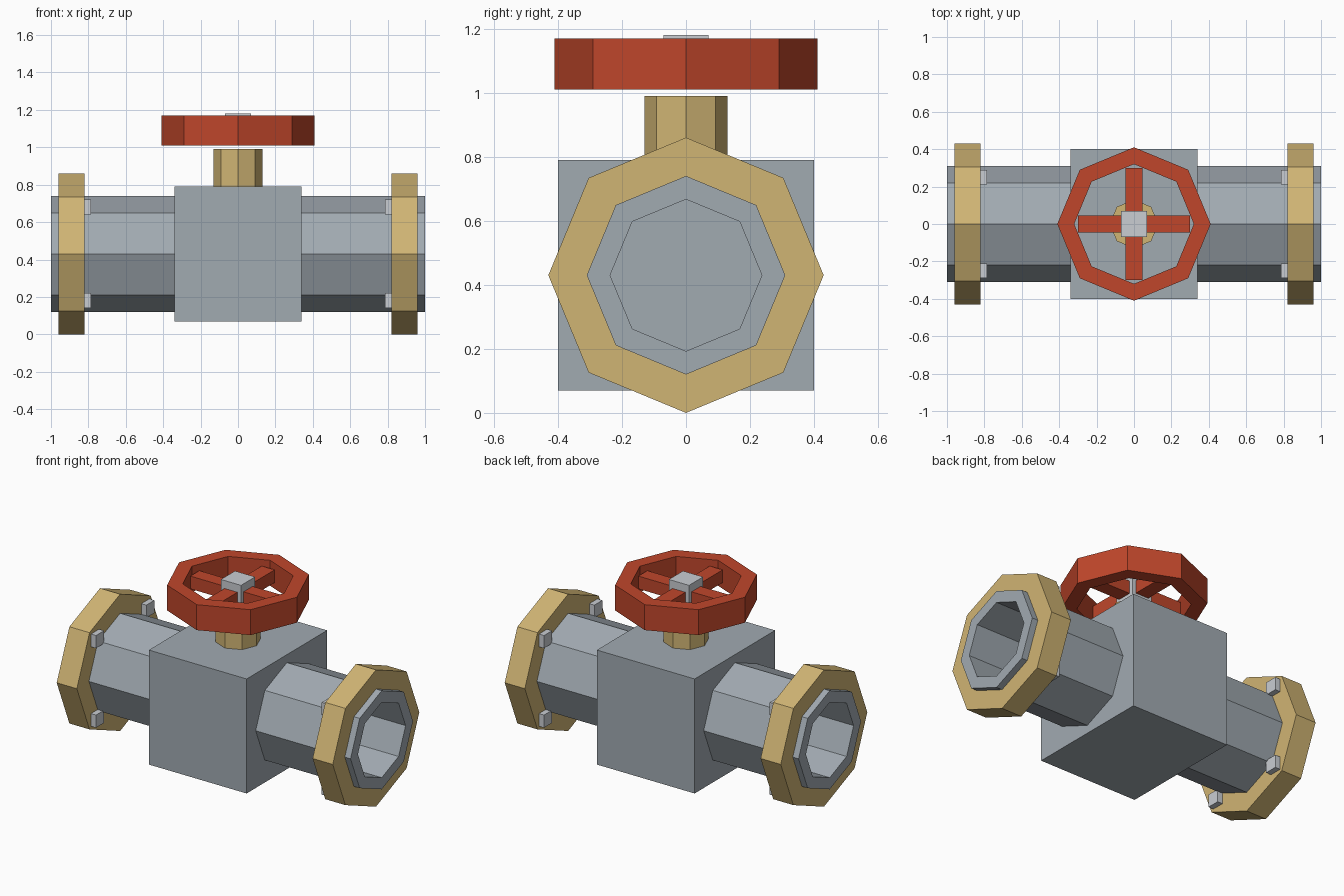
import bpy, bmesh
from math import cos, sin, pi

cube = bpy.data.objects.get("Cube")
if cube:
    bpy.data.objects.remove(cube, do_unlink=True)

AXIS_Z = 0.43      # height of the pipe axis
SIDES = 8


def material(name, rgb):
    color = [(c / 255) ** 2.2 for c in rgb] + [1]
    mat = bpy.data.materials.new(name)
    mat.use_nodes = True
    mat.diffuse_color = color
    bsdf = next(n for n in mat.node_tree.nodes if n.type == 'BSDF_PRINCIPLED')
    bsdf.inputs["Base Color"].default_value = color
    bsdf.inputs["Roughness"].default_value = 0.7
    return mat


steel = material("steel_grey", (160, 169, 176))
brass = material("brass", (207, 179, 115))
red = material("red_paint", (190, 72, 47))
bright = material("bright_steel", (200, 204, 209))


def add_object(name, bm, mat):
    bmesh.ops.recalc_face_normals(bm, faces=bm.faces)
    mesh = bpy.data.meshes.new(name)
    bm.to_mesh(mesh)
    bm.free()
    mesh.materials.append(mat)
    obj = bpy.data.objects.new(name, mesh)
    bpy.context.collection.objects.link(obj)
    return obj


def box(name, low, high, mat):
    bm = bmesh.new()
    bmesh.ops.create_cube(bm, size=1)
    for v in bm.verts:
        v.co = [(a + b) / 2 + c * (b - a) for a, b, c in zip(low, high, v.co)]
    return add_object(name, bm, mat)


def prism(name, radius, start, end, mat, bore=0, along_x=False):
    """Octagonal prism, or a tube when bore is set, along z or the pipe axis."""
    def ring(r, h):
        points = [(r * cos(2 * pi * i / SIDES), r * sin(2 * pi * i / SIDES)) for i in range(SIDES)]
        return [bm.verts.new((h, a, b + AXIS_Z) if along_x else (a, b, h)) for a, b in points]

    bm = bmesh.new()
    loops = [ring(radius, start), ring(radius, end)]
    if bore:
        loops += [ring(bore, end), ring(bore, start)]
    else:
        for loop in loops:
            bm.faces.new(loop)
    pairs = zip(loops, loops[1:] + loops[:1]) if bore else [loops]
    for a, b in pairs:
        for i in range(SIDES):
            j = (i + 1) % SIDES
            bm.faces.new((a[i], a[j], b[j], b[i]))
    return add_object(name, bm, mat)


# Valve body and bonnet
box("valve_body", (-0.34, -0.40, 0.07), (0.34, 0.40, 0.79), steel)
prism("bonnet", 0.13, 0.78, 0.99, brass)

# Pipe stubs, flanges and bolts on both ends
for side, s in (("left", 1), ("right", -1)):
    prism(side + "_pipe", 0.31, s * 0.33, s, steel, bore=0.237, along_x=True)
    prism(side + "_flange", 0.43, s * 0.82, s * 0.96, brass, bore=0.305, along_x=True)
    for y in (-0.25, 0.25):
        for z in (-0.25, 0.25):
            xs = sorted((s * 0.785, s * 0.84))
            name = f"{side}_{'back' if y > 0 else 'front'}_{'upper' if z > 0 else 'lower'}_bolt"
            box(name, (xs[0], y - 0.04, AXIS_Z + z - 0.04),
                (xs[1], y + 0.04, AXIS_Z + z + 0.04), bright)

# Handwheel: rim, crossed spokes and square hub
prism("handwheel_rim", 0.41, 1.01, 1.17, red, bore=0.32)
box("handwheel_spoke_x", (-0.30, -0.045, 1.05), (0.30, 0.045, 1.13), red)
box("handwheel_spoke_y", (-0.045, -0.30, 1.05), (0.045, 0.30, 1.13), red)
box("handwheel_hub", (-0.07, -0.07, 1.02), (0.07, 0.07, 1.18), bright)
